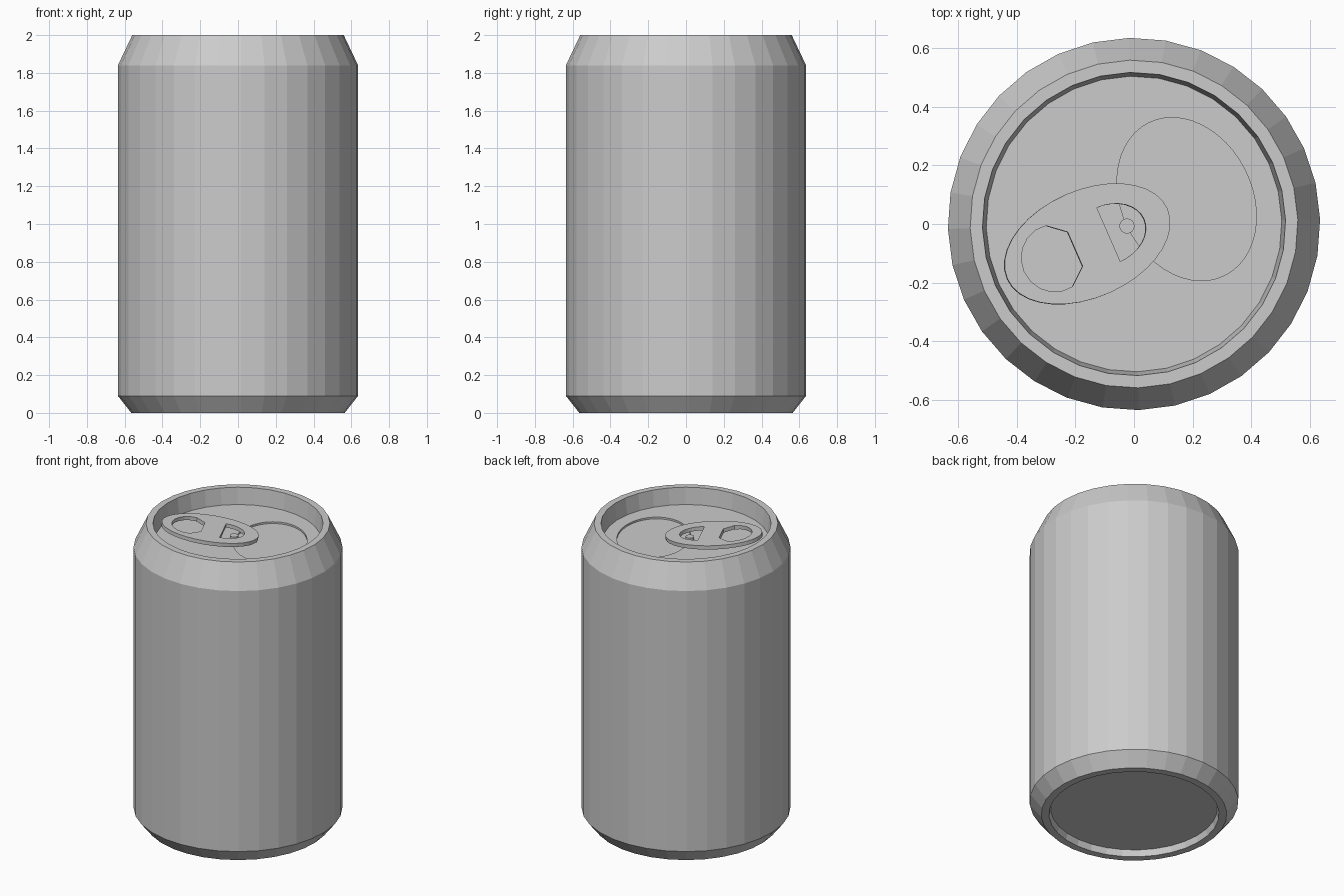
import bpy
import bmesh
from math import sin, cos, pi, radians
from mathutils import Matrix

default = bpy.data.objects.get("Cube")
if default:
    bpy.data.objects.remove(default, do_unlink=True)

# One bare metal colour
metal = bpy.data.materials.new("bare_metal_grey")
metal.use_nodes = True
GREY = (0.6, 0.6, 0.6, 1)
metal.diffuse_color = GREY
metal.node_tree.nodes["Principled BSDF"].inputs["Base Color"].default_value = GREY


def arc(cx, rx, ry, start, end, steps):
    """Points on an elliptical arc centred on (cx, 0), angles in degrees."""
    angles = [radians(start + (end - start) * i / steps) for i in range(steps + 1)]
    return [(cx + rx * cos(a), ry * sin(a)) for a in angles]


def add_object(name, data):
    obj = bpy.data.objects.new(name, data)
    bpy.context.scene.collection.objects.link(obj)
    data.materials.append(metal)
    return obj


def lathe(name, profile, sides, turn=0):
    """Closed solid of revolution, flat caps on the first and last rings."""
    bm = bmesh.new()
    rings = []
    for r, z in profile:
        angles = [turn + 2 * pi * i / sides for i in range(sides)]
        rings.append([bm.verts.new((r * cos(a), r * sin(a), z)) for a in angles])
    for low, high in zip(rings, rings[1:]):
        for i in range(sides):
            j = (i + 1) % sides
            bm.faces.new((low[i], low[j], high[j], high[i]))
    bm.faces.new(rings[0][::-1])
    bm.faces.new(rings[-1])
    bmesh.ops.recalc_face_normals(bm, faces=bm.faces)
    mesh = bpy.data.meshes.new(name)
    bm.to_mesh(mesh)
    bm.free()
    return add_object(name, mesh)


def select_only(obj):
    bpy.ops.object.select_all(action="DESELECT")
    obj.select_set(True)
    bpy.context.view_layer.objects.active = obj


LID = 1.89

# Can body: recessed base, chamfers, rim and sunken lid
body = lathe("can_body", [
    (0.508, 0.042), (0.518, 0), (0.565, 0), (0.636, 0.09),
    (0.636, 1.84), (0.56, 2), (0.518, 2), (0.505, LID),
], 32, radians(1.5))

# Mouth panel pressed slightly into the lid
cutter = lathe("mouth_cutter", [(1, LID - 0.012), (1, LID + 0.03)], 48)
cutter.data.transform(Matrix.Translation((0.18, 0.085, 0))
                      @ Matrix.Rotation(radians(116.6), 4, "Z")
                      @ Matrix.Diagonal((0.291, 0.223, 1, 1)))
cutter.hide_render = True
press = body.modifiers.new("mouth_panel", "BOOLEAN")
press.operation = "DIFFERENCE"
press.solver = "EXACT"
press.object = cutter
select_only(body)
bpy.ops.object.modifier_apply(modifier=press.name)
bpy.data.objects.remove(cutter, do_unlink=True)

# Pull tab: oval plate with a finger hole and a D-shaped rivet hole
outlines = [
    arc(0, 0.3, 0.184, 0, 350, 35),
    arc(-0.125, 0.112, 0.115, 80, 280, 10) + [(-0.046, -0.064), (-0.046, 0.064)],
    arc(0.079, 0.133, 0.1, -90, 90, 16),
]
curve = bpy.data.curves.new("pull_tab", "CURVE")
curve.dimensions = "2D"
curve.fill_mode = "BOTH"
curve.extrude = 0.0125
for outline in outlines:
    spline = curve.splines.new("POLY")
    spline.points.add(len(outline) - 1)
    spline.use_cyclic_u = True
    for point, (u, v) in zip(spline.points, outline):
        point.co = (u, v, 0, 1)
tab = add_object("pull_tab", curve)
tab.matrix_world = (Matrix.Translation((-0.16, -0.068, 1.936))
                    @ Matrix.Rotation(radians(23.6), 4, "Z")
                    @ Matrix.Rotation(radians(5.5), 4, "Y"))
select_only(tab)
bpy.ops.object.convert(target="MESH")
for face in bpy.context.object.data.polygons:
    face.use_smooth = False

# Rivet standing on the lid
rivet = lathe("rivet", [(0.026, LID - 0.02), (0.026, LID + 0.025)], 16)
rivet.location = (-0.024, -0.007, 0)
